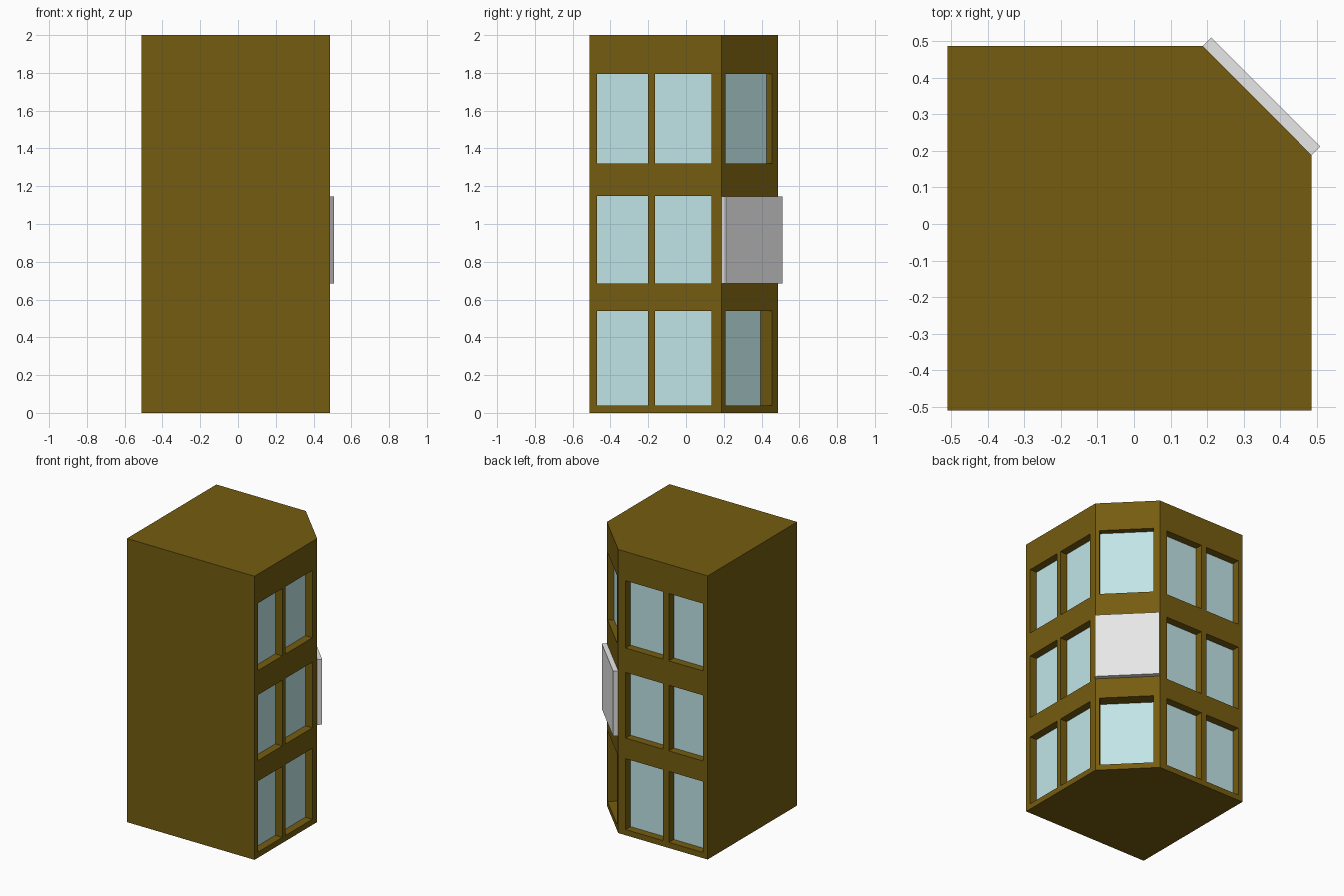
import bpy, bmesh
from mathutils import Vector

cube = bpy.data.objects.get("Cube")
if cube:
    bpy.data.objects.remove(cube, do_unlink=True)


def material(name, rgb):
    mat = bpy.data.materials.new(name)
    mat.use_nodes = True
    color = (*rgb, 1)
    mat.diffuse_color = color
    node = next(n for n in mat.node_tree.nodes if n.type == "BSDF_PRINCIPLED")
    node.inputs["Base Color"].default_value = color
    return mat


def add_prism(bm, outline, z0, z1):
    """Extrude a flat outline from z0 up to z1."""
    low = [bm.verts.new((p[0], p[1], z0)) for p in outline]
    high = [bm.verts.new((p[0], p[1], z1)) for p in outline]
    bm.faces.new(low)
    bm.faces.new(high)
    for i in range(len(outline)):
        j = (i + 1) % len(outline)
        bm.faces.new((low[i], low[j], high[j], high[i]))


def finish(bm, name, mat):
    bmesh.ops.recalc_face_normals(bm, faces=bm.faces)
    mesh = bpy.data.meshes.new(name)
    bm.to_mesh(mesh)
    bm.free()
    obj = bpy.data.objects.new(name, mesh)
    bpy.context.collection.objects.link(obj)
    mesh.materials.append(mat)
    return obj


def wall_rect(origin, along, normal, s0, s1, d0, d1):
    """Plan rectangle on a wall; depths are measured inward."""
    o, u, n = Vector(origin), Vector(along).normalized(), Vector(normal).normalized()
    return [o + u * s - n * d for s, d in ((s0, d0), (s1, d0), (s1, d1), (s0, d1))]


wall_mat = material("olive brown wall", (0.178, 0.107, 0.005))
glass_mat = material("pale blue glass", (0.53, 0.78, 0.80))
panel_mat = material("light grey panel", (0.8, 0.8, 0.8))

# Building block with one chamfered corner
LOW, X, Y, CUT = -0.51, 0.486, 0.487, 0.188
bm = bmesh.new()
add_prism(bm, [(LOW, LOW), (X, LOW), (X, CUT), (CUT, Y), (LOW, Y)], 0, 2)
building = finish(bm, "building", wall_mat)

# Walls: origin, direction along, outward normal
right_wall = ((X, 0), (0, 1), (1, 0))
back_wall = ((0, Y), (1, 0), (0, 1))
corner_wall = ((X, CUT), (CUT - X, Y - CUT), (Y - CUT, X - CUT))

# Windows: wall, span along it, height range, recess depth
floors = [(0.04, 0.54), (0.685, 1.148), (1.32, 1.795)]
windows = []
for z in floors:
    for span in ((-0.47, -0.20), (-0.165, 0.135)):
        windows.append((right_wall, span, z, 0.055))
    for span in ((-0.475, -0.207), (-0.163, 0.13)):
        windows.append((back_wall, span, z, 0.055))
windows.append((corner_wall, (0.028, 0.378), floors[0], 0.085))
windows.append((corner_wall, (0.028, 0.378), floors[2], 0.042))

# Cut the recesses and fill each with a thin pane
cut_bm, glass_bm = bmesh.new(), bmesh.new()
for wall, span, z, depth in windows:
    add_prism(cut_bm, wall_rect(*wall, *span, -0.02, depth + 0.004), *z)
    add_prism(glass_bm, wall_rect(*wall, *span, depth, depth + 0.008), *z)
cutter = finish(cut_bm, "window_cutter", wall_mat)
cutter.hide_render = True
finish(glass_bm, "window_panes", glass_mat)

mod = building.modifiers.new("window recesses", "BOOLEAN")
mod.operation = "DIFFERENCE"
mod.solver = "EXACT"
mod.object = cutter
bpy.context.view_layer.objects.active = building
bpy.ops.object.modifier_apply(modifier=mod.name)
bpy.data.objects.remove(cutter, do_unlink=True)

# Sign board across the chamfered corner
length = (Vector((X, CUT)) - Vector((CUT, Y))).length
bm = bmesh.new()
add_prism(bm, wall_rect(*corner_wall, 0, length, -0.033, 0), 0.685, 1.145)
finish(bm, "corner_panel", panel_mat)
